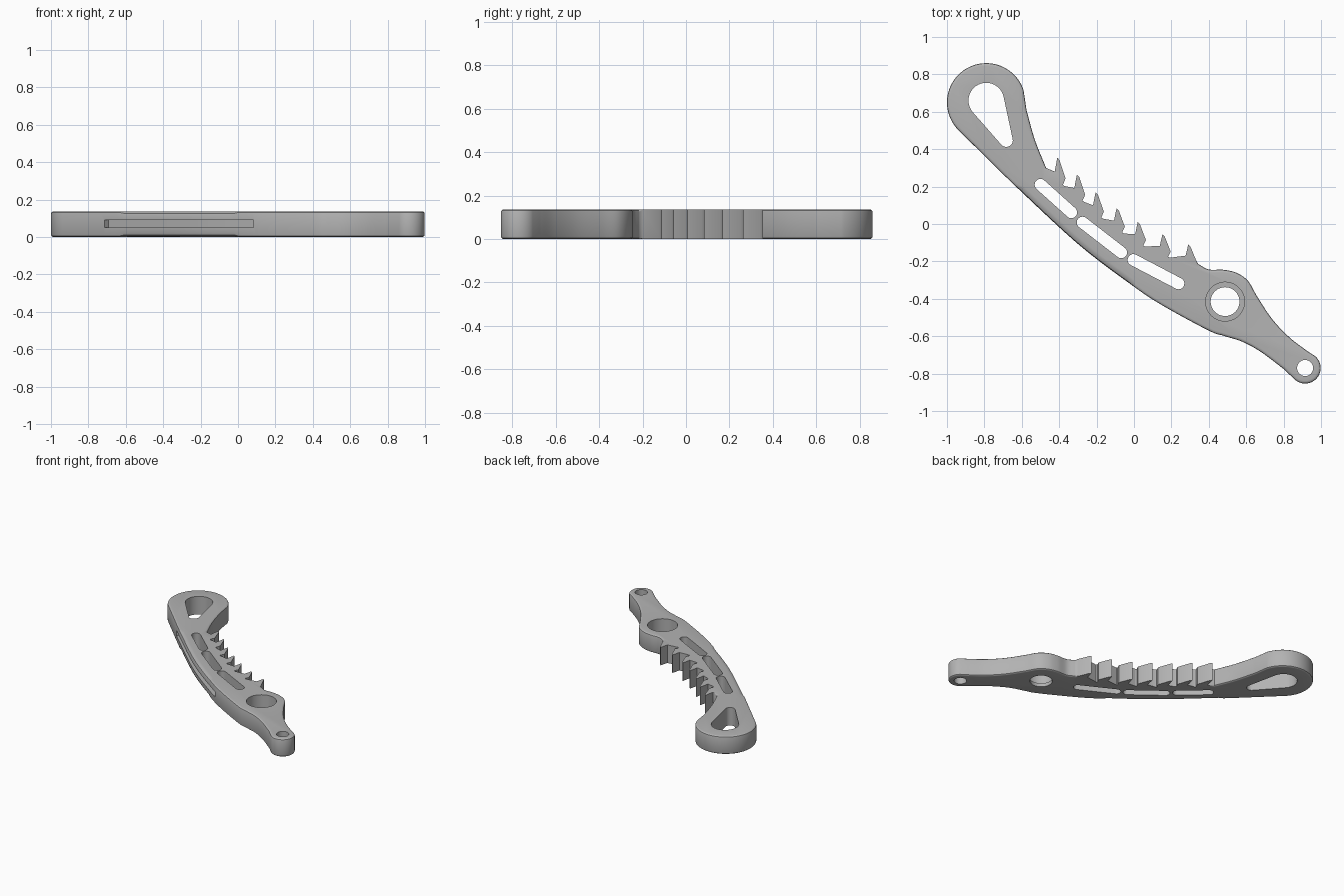
import bpy, bmesh, math
from mathutils import Vector

if "Cube" in bpy.data.objects:
    bpy.data.objects.remove(bpy.data.objects["Cube"], do_unlink=True)

HEIGHT = 0.137

grey = bpy.data.materials.new("plain grey")
grey.use_nodes = True
grey.diffuse_color = (0.45, 0.45, 0.45, 1)
grey.node_tree.nodes["Principled BSDF"].inputs["Base Color"].default_value = grey.diffuse_color


def arc(cx, cy, r, start, end, n=32):
    angles = [math.radians(start + (end - start) * i / n) for i in range(n + 1)]
    return [Vector((cx + r * math.cos(a), cy + r * math.sin(a))) for a in angles]


def spline(points, n=8):
    p = [Vector(q) for q in points]
    p = [2 * p[0] - p[1]] + p + [2 * p[-1] - p[-2]]
    out = []
    for a, b, c, d in zip(p, p[1:], p[2:], p[3:]):
        for i in range(n):
            t = i / n
            out.append(0.5 * (2 * b + (c - a) * t + (2 * a - 5 * b + 4 * c - d) * t ** 2
                              + (3 * b - a - 3 * c + d) * t ** 3))
    return out + [p[-2]]


def inward(points, closed=True):
    """Inward normals of a clockwise path."""
    n = len(points)
    result = []
    for i in range(n):
        a = points[i - 1] if closed or i else points[0]
        b = points[(i + 1) % n] if closed or i < n - 1 else points[-1]
        d = (b - a).normalized()
        result.append(Vector((d.y, -d.x)))
    return result


def loft(name, layers):
    """Solid from matching outlines, given as (z, points) from bottom to top."""
    bm = bmesh.new()
    rings = [[bm.verts.new((p.x, p.y, z[i] if isinstance(z, list) else z))
              for i, p in enumerate(pts)] for z, pts in layers]
    for low, high in zip(rings, rings[1:]):
        for i in range(len(low)):
            bm.faces.new((low[i - 1], low[i], high[i], high[i - 1]))
    bm.faces.new(rings[0])
    bm.faces.new(rings[-1])
    bmesh.ops.recalc_face_normals(bm, faces=bm.faces)
    mesh = bpy.data.meshes.new(name)
    bm.to_mesh(mesh)
    bm.free()
    mesh.materials.append(grey)
    obj = bpy.data.objects.new(name, mesh)
    bpy.context.collection.objects.link(obj)
    return obj


def capsule(c1, r1, c2, r2):
    """Outline wrapped round two circles."""
    a, b = Vector(c1), Vector(c2)
    heading = math.degrees(math.atan2(b.y - a.y, b.x - a.x))
    spread = math.degrees(math.acos((r1 - r2) / (b - a).length))
    return (arc(a.x, a.y, r1, heading + spread, heading + 360 - spread, 24)
            + arc(b.x, b.y, r2, heading - spread, heading + spread, 16))


# Outline sections, clockwise from the large end
large_end = arc(-0.79, 0.65, 0.21, 225, 18, 48)
neck = spline([(-0.575, 0.61), (-0.53, 0.45), (-0.47, 0.30)])
tips = [(-0.41, 0.355), (-0.305, 0.265), (-0.205, 0.17), (-0.093, 0.085),
        (0.02, 0.01), (0.152, -0.055), (0.29, -0.11)]
teeth = []
for k, (x, y) in enumerate(tips):
    s = 1 - 0.035 * k
    shape = [(-0.014, -0.075), (0, 0), (0.012, -0.014), (0.044, -0.112), (0.03, -0.145), (0.038, -0.152)]
    if k == len(tips) - 1:
        shape = shape[:4]
    teeth += [Vector((x + dx, y + dy * s)) for dx, dy in shape]
shoulder = spline([(0.345, -0.215), (0.40, -0.243), (0.48, -0.245), (0.55, -0.262),
                   (0.61, -0.305), (0.66, -0.39), (0.74, -0.51), (0.83, -0.605), (0.92, -0.675)])
small_end = arc(0.915, -0.77, 0.083, 50, -130, 24)
spine = spline([(0.80, -0.775), (0.68, -0.685), (0.58, -0.63), (0.48, -0.598), (0.40, -0.57),
                (0.16, -0.44), (0.0, -0.335), (-0.29, -0.115), (-0.61, 0.18), (-0.80, 0.365)], 10)

# Edge rounding: wide along the grip, none on the teeth
outline, width, drop = [], [], []
for section in (large_end, neck, teeth, shoulder, small_end, spine):
    for p in section:
        wide = section is spine and -0.62 < p.x < 0.0
        w, h = (0.03, 0.022) if wide else (0.015, 0.012)
        if section is teeth:
            w, h = 0, 0.002
        outline.append(p)
        width.append(w)
        drop.append(h)
normals = inward(outline)
layers = []
for side in (0, 1):
    steps = (90, 60, 30, 0) if side == 0 else (0, 30, 60, 90)
    for angle in steps:
        a = math.radians(angle)
        pts = [p + n * w * (1 - math.cos(a)) for p, n, w in zip(outline, normals, width)]
        zs = [h * (1 - math.sin(a)) for h in drop]
        layers.append(([HEIGHT - z for z in zs] if side else zs, pts))
body = loft("toothed_lever", layers)

# Cutters for the openings
LOW, HIGH = -0.05, HEIGHT + 0.05
cuts = [("teardrop_opening", capsule((-0.79, 0.66), 0.095, (-0.683, 0.447), 0.035), LOW),
        ("pivot_hole", arc(0.487, -0.415, 0.077, 0, 354.375, 63), LOW),
        ("pivot_recess", arc(0.487, -0.415, 0.104, 0, 354.375, 63), 0.027),
        ("end_hole", arc(0.915, -0.77, 0.043, 0, 352.5, 47), LOW)]
for a, b in (((-0.50, 0.21), (-0.335, 0.062)), ((-0.275, 0.008), (-0.068, -0.152)),
             ((-0.003, -0.192), (0.238, -0.318))):
    cuts.append(("grip_slot", capsule(a, 0.031, b, 0.031), LOW))
cutters = [loft(name, [(z, pts), (HIGH, pts)]) for name, pts, z in cuts]

# Groove cutter along the spine
path = [p for p in spine if -0.72 < p.x < 0.09]
side_normals = inward(path, closed=False)
inner = [p + n * 0.03 for p, n in zip(path, side_normals)]
outer = [p - n * 0.03 for p, n in zip(path, side_normals)]
strip = outer + inner[::-1]
cutters.append(loft("spine_groove", [(0.05, strip), (0.09, strip)]))

bpy.context.view_layer.objects.active = body
body.select_set(True)
for cutter in cutters:
    mod = body.modifiers.new(cutter.name, "BOOLEAN")
    mod.operation = "DIFFERENCE"
    mod.solver = "EXACT"
    mod.object = cutter
    bpy.ops.object.modifier_apply(modifier=mod.name)
    bpy.data.objects.remove(cutter, do_unlink=True)
bpy.ops.object.shade_smooth_by_angle(angle=math.radians(32))
